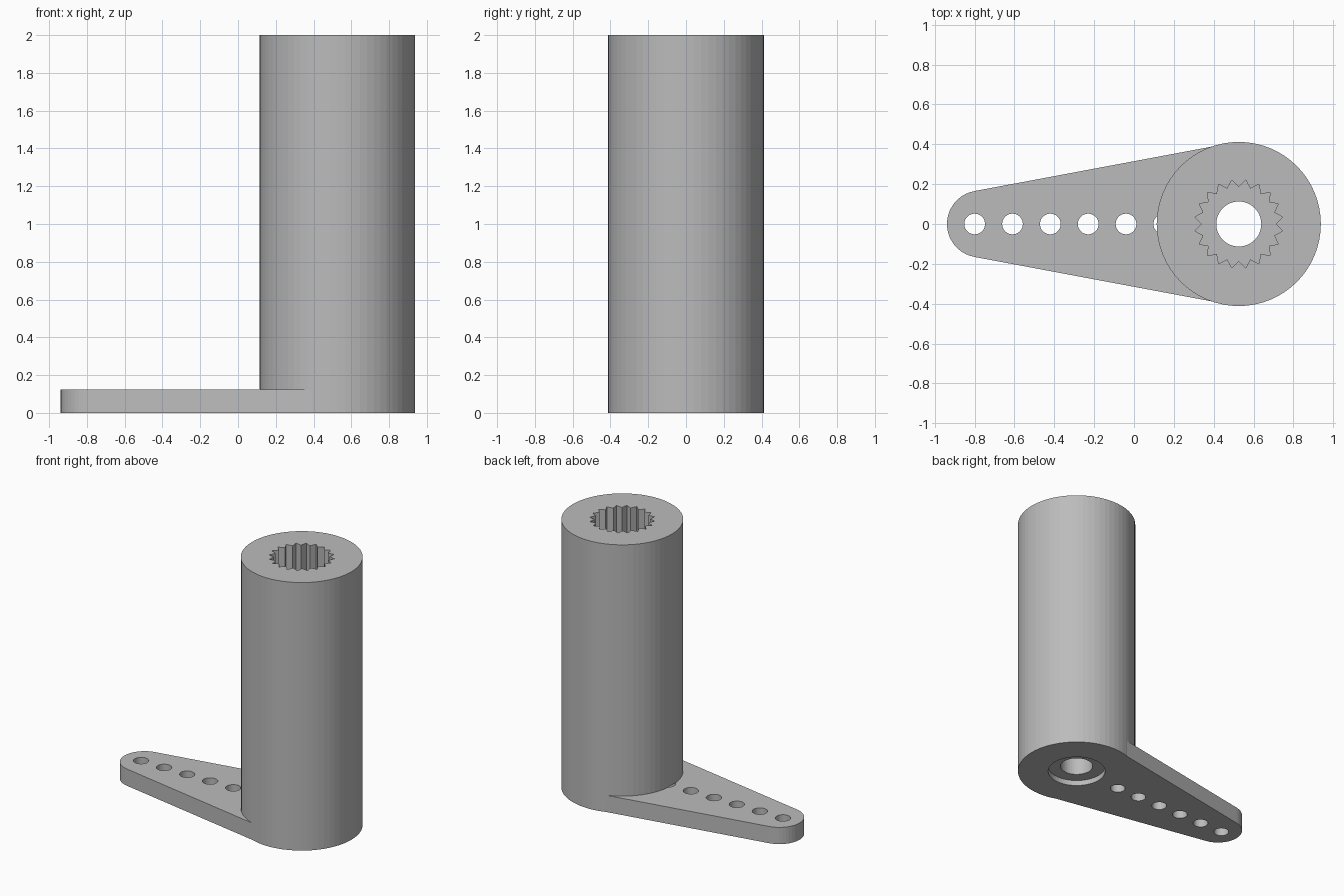
import bpy, bmesh, math

if "Cube" in bpy.data.objects:
    bpy.data.objects.remove(bpy.data.objects["Cube"])

HUB_X, HUB_R = 0.526, 0.412
PLATE_H, HEIGHT = 0.125, 2.0

grey = bpy.data.materials.new("grey plastic")
grey.diffuse_color = (0.5, 0.5, 0.5, 1)
grey.use_nodes = True
grey.node_tree.nodes["Principled BSDF"].inputs["Base Color"].default_value = grey.diffuse_color


def prism(name, points, z0, z1):
    """Extrude a flat outline from z0 to z1."""
    bm = bmesh.new()
    face = bm.faces.new([bm.verts.new((x, y, z0)) for x, y in points])
    top = bmesh.ops.extrude_face_region(bm, geom=[face])["geom"]
    bmesh.ops.translate(bm, vec=(0, 0, z1 - z0),
                        verts=[v for v in top if isinstance(v, bmesh.types.BMVert)])
    bmesh.ops.recalc_face_normals(bm, faces=bm.faces)
    mesh = bpy.data.meshes.new(name)
    bm.to_mesh(mesh)
    bm.free()
    mesh.materials.append(grey)
    obj = bpy.data.objects.new(name, mesh)
    bpy.context.collection.objects.link(obj)
    return obj


def circle(cx, r, n=48):
    return [(cx + r * math.cos(2 * math.pi * i / n), r * math.sin(2 * math.pi * i / n))
            for i in range(n)]


def combine(target, other, operation):
    """Apply a boolean and remove the helper object."""
    mod = target.modifiers.new("boolean", 'BOOLEAN')
    mod.operation, mod.solver, mod.object = operation, 'EXACT', other
    bpy.context.view_layer.objects.active = target
    bpy.ops.object.modifier_apply(modifier=mod.name)
    bpy.data.objects.remove(other)


# Tall round hub
arm = prism("servo_arm", circle(HUB_X, HUB_R, 64), 0, HEIGHT)

# Tapered lever plate with a rounded tip
tip_x, tip_r = -0.771, 0.168
half = math.radians(80)
tip = [(tip_x - tip_r * math.cos(a), tip_r * math.sin(a))
       for a in (-half + 2 * half * i / 20 for i in range(21))]
plate = prism("lever_plate", tip + [(0.41, 0.392), (HUB_X, 0.3), (HUB_X, -0.3), (0.41, -0.392)],
              0, PLATE_H)
combine(arm, plate, 'UNION')

# Row of linkage holes; the last one is blind under the hub
for i in range(6):
    combine(arm, prism("linkage_hole", circle(-0.80 + 0.19 * i, 0.052, 32), -0.1, PLATE_H + 0.002),
            'DIFFERENCE')

# Screw bore, screw-head recess below and toothed socket above
combine(arm, prism("screw_bore", circle(HUB_X, 0.113), -0.1, HEIGHT + 0.1), 'DIFFERENCE')
combine(arm, prism("screw_recess", circle(HUB_X, 0.2), -0.1, 0.04), 'DIFFERENCE')
TEETH = 20
spline = []
for i in range(TEETH * 2):
    a, r = math.pi * i / TEETH, (0.187, 0.223)[i % 2]
    spline.append((HUB_X + r * math.cos(a), r * math.sin(a)))
combine(arm, prism("toothed_socket", spline, HEIGHT - 0.3, HEIGHT + 0.1), 'DIFFERENCE')
